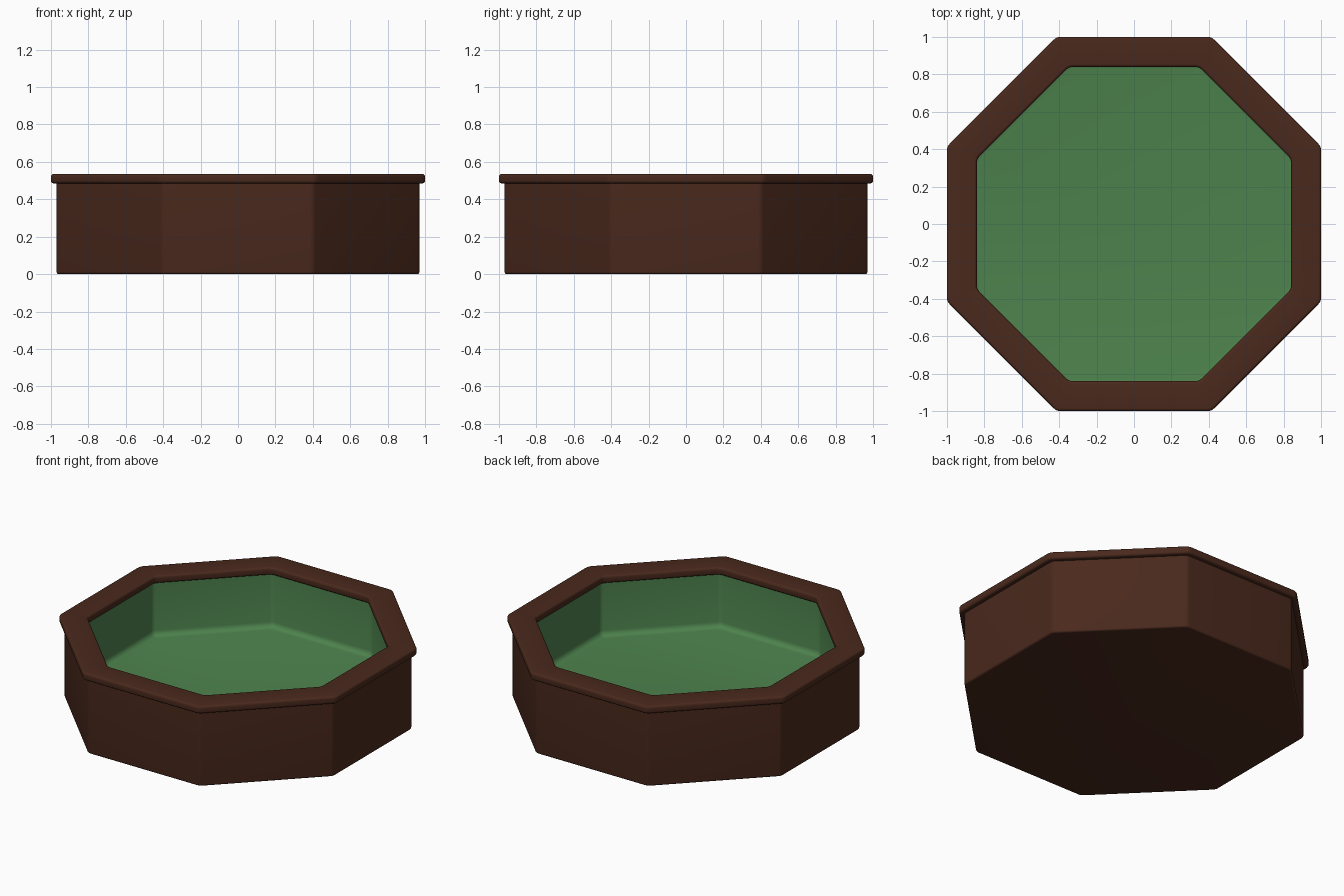
import bpy, bmesh
from math import pi, cos, sin, radians

if "Cube" in bpy.data.objects:
    bpy.data.objects.remove(bpy.data.objects["Cube"])


def material(name, rgb):
    m = bpy.data.materials.new(name)
    m.diffuse_color = (*rgb, 1)
    m.use_nodes = True
    m.node_tree.nodes["Principled BSDF"].inputs["Base Color"].default_value = m.diffuse_color
    return m


def octagon(a, r, segs=4):
    """Octagon with flat sides at distance a and corners rounded by radius r."""
    pts = []
    for k in range(8):
        c = pi / 8 + k * pi / 4
        d = (a - r) / cos(pi / 8)
        for i in range(segs + 1):
            t = c - pi / 8 + i * pi / 4 / segs
            pts.append((d * cos(c) + r * cos(t), d * sin(c) + r * sin(t)))
    return pts


def arc(cx, cz, r, start, end, segs=4):
    """Quarter-round points for a profile."""
    return [(cx + r * cos(radians(start + (end - start) * i / segs)),
             cz + r * sin(radians(start + (end - start) * i / segs))) for i in range(segs + 1)]


def sweep(name, profile, corner, mat, closed=False):
    """Carry a (distance, height) profile round the octagon."""
    bm = bmesh.new()
    loops = [[bm.verts.new((x, y, z)) for x, y in octagon(a, corner)] for a, z in profile]
    n = len(loops[0])
    pairs = list(zip(loops, loops[1:]))
    if closed:
        pairs.append((loops[-1], loops[0]))
    else:
        bm.faces.new(loops[0])
        bm.faces.new(loops[-1])
    for lo, hi in pairs:
        for i in range(n):
            j = (i + 1) % n
            bm.faces.new((lo[i], lo[j], hi[j], hi[i]))
    bmesh.ops.recalc_face_normals(bm, faces=bm.faces)
    mesh = bpy.data.meshes.new(name)
    bm.to_mesh(mesh)
    bm.free()
    mesh.materials.append(mat)
    ob = bpy.data.objects.new(name, mesh)
    bpy.context.collection.objects.link(ob)
    bpy.ops.object.select_all(action='DESELECT')
    ob.select_set(True)
    bpy.context.view_layer.objects.active = ob
    bpy.ops.object.shade_smooth_by_angle(angle=radians(30))
    return ob


wood = material("dark_wood", (0.068, 0.022, 0.012))
felt = material("green_felt", (0.075, 0.225, 0.075))

# Hollow wooden tray body
sweep("tray_body",
      arc(0.958, 0.012, 0.012, -90, 0) + [(0.97, 0.495), (0.88, 0.495), (0.88, 0.12)],
      0.04, wood)

# Overhanging rounded rim
b, lo, hi, inner, outer = 0.014, 0.485, 0.535, 0.84, 1.0
sweep("tray_rim",
      arc(outer - b, lo + b, b, -90, 0) + arc(outer - b, hi - b, b, 0, 90)
      + arc(inner + b, hi - b, b, 90, 180) + arc(inner + b, lo + b, b, 180, 270),
      0.05, wood, closed=True)

# Felt lining with a filleted floor edge
sweep("felt_lining",
      [(0.885, 0.11), (0.885, 0.49), (0.865, 0.49)] + arc(0.83, 0.17, 0.035, 0, -90),
      0.04, felt)
